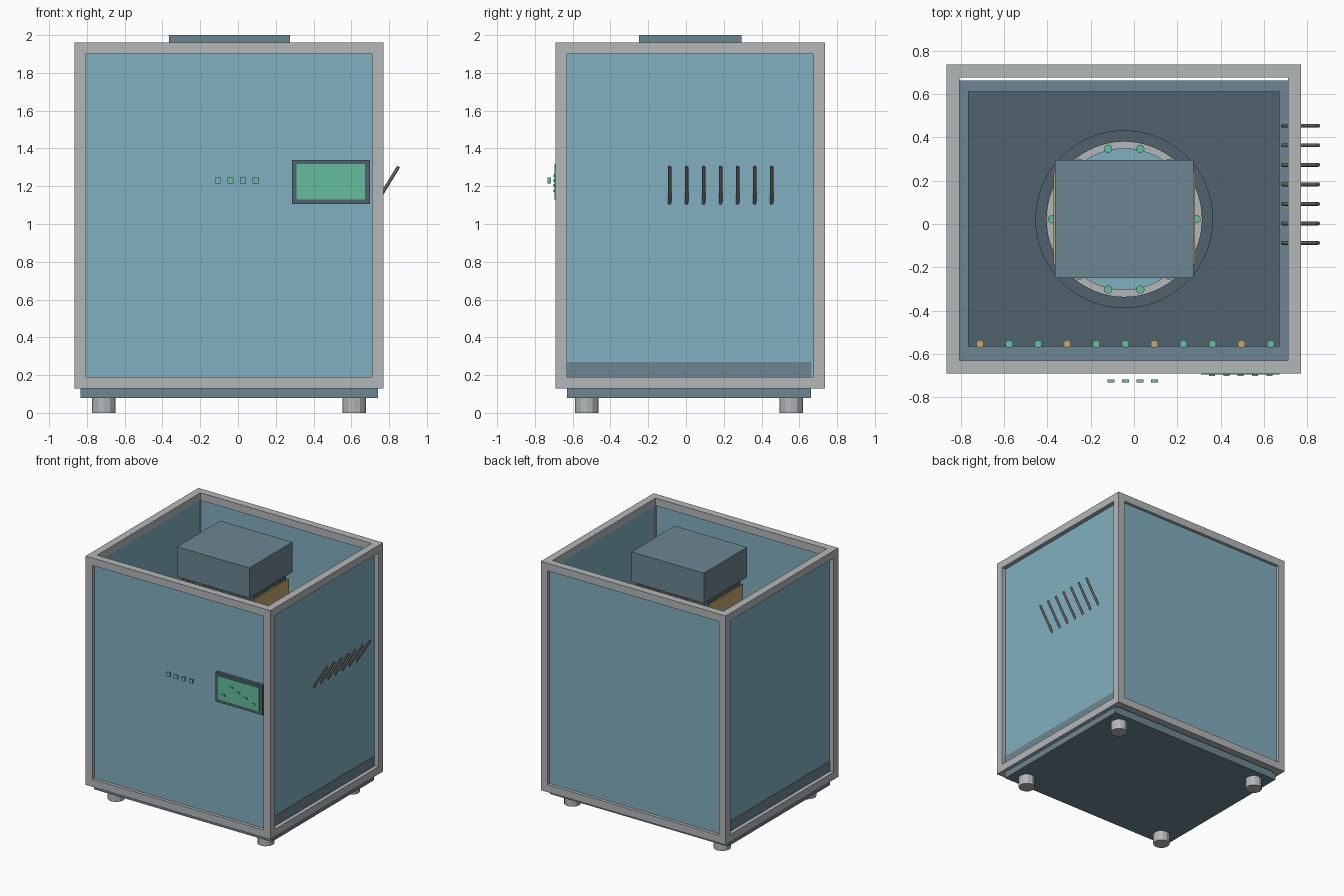
import bpy, math
from mathutils import Vector

if "Cube" in bpy.data.objects:
    bpy.data.objects.remove(bpy.data.objects["Cube"], do_unlink=True)


def material(name, hex_code):
    channels = [int(hex_code[i:i + 2], 16) / 255 for i in (0, 2, 4)]
    linear = [c / 12.92 if c < 0.04045 else ((c + 0.055) / 1.055) ** 2.4 for c in channels]
    mat = bpy.data.materials.new(name)
    mat.use_nodes = True
    mat.diffuse_color = (*linear, 1)
    mat.node_tree.nodes["Principled BSDF"].inputs["Base Color"].default_value = (*linear, 1)
    return mat


GREY = material("light grey metal", "B4B7B8")
BLUE = material("pale blue panel", "81AFC0")
SLATE = material("slate", "6C8692")
DARK = material("dark slate", "50626D")
GREEN = material("green", "64BE9C")
TAN = material("tan", "C4A86C")
ROD = material("brown grey rod", "6A605E")


def finish(obj, name, mat):
    obj.name = name
    obj.data.materials.append(mat)
    return obj


def box(name, mat, x, y, z):
    """Box from three (low, high) ranges."""
    bpy.ops.mesh.primitive_cube_add(size=1)
    obj = bpy.context.object
    ranges = (x, y, z)
    obj.location = [(a + b) / 2 for a, b in ranges]
    obj.scale = [b - a for a, b in ranges]
    return finish(obj, name, mat)


def cylinder(name, mat, radius, start, end, sides=24):
    a, b = Vector(start), Vector(end)
    bpy.ops.mesh.primitive_cylinder_add(vertices=sides, radius=radius,
                                        depth=(b - a).length, location=(a + b) / 2)
    obj = bpy.context.object
    obj.rotation_euler = (b - a).to_track_quat('Z', 'Y').to_euler()
    finish(obj, name, mat)
    bpy.ops.object.shade_smooth_by_angle(angle=math.radians(29))
    return obj


def tube(name, mat, center, outer, inner, z, sides=64):
    """Vertical ring with a rectangular section."""
    section = [(inner, z[0]), (outer, z[0]), (outer, z[1]), (inner, z[1])]
    verts, faces = [], []
    for i in range(sides):
        a = math.tau * i / sides
        verts += [(r * math.cos(a), r * math.sin(a), h) for r, h in section]
        j = (i + 1) % sides
        for k in range(4):
            n = (k + 1) % 4
            faces.append((4 * i + k, 4 * j + k, 4 * j + n, 4 * i + n))
    mesh = bpy.data.meshes.new(name)
    mesh.from_pydata(verts, [], faces)
    obj = bpy.data.objects.new(name, mesh)
    bpy.context.collection.objects.link(obj)
    obj.location = (*center, 0)
    return finish(obj, name, mat)


# Open frame: four posts and the rails between them
X = [(-0.865, -0.805), (0.71, 0.77)]
Y = [(-0.69, -0.63), (0.675, 0.735)]
Z = [(0.13, 0.19), (1.90, 1.96)]
inner_x, inner_y = (X[0][1], X[1][0]), (Y[0][1], Y[1][0])
for xr in X:
    for yr in Y:
        box("frame_post", GREY, xr, yr, (Z[0][0], Z[1][1]))
for zr in Z:
    for yr in Y:
        box("frame_cross_rail", GREY, inner_x, yr, zr)
    for xr in X:
        box("frame_side_rail", GREY, xr, inner_y, zr)

# Wall panels, set back into the frame
panel_z = (0.17, 1.92)
box("front_panel", BLUE, (-0.82, 0.725), (-0.665, -0.64), panel_z)
box("back_panel", BLUE, (-0.82, 0.725), (0.685, 0.71), panel_z)
box("left_panel", BLUE, (0.715, 0.735), (-0.64, 0.685), panel_z)
box("right_panel", BLUE, (-0.83, -0.81), (-0.64, 0.685), panel_z)

# Base slab and feet
box("base_slab", SLATE, (-0.835, 0.74), (-0.63, 0.662), (0.08, 0.27))
for x in (-0.71, 0.615):
    for y in (-0.525, 0.557):
        cylinder("foot", GREY, 0.0625, (x, y, 0), (x, y, 0.08), 12)

# Inner deck with a row of indicator lamps along the front
deck_top = 0.33
box("inner_deck", DARK, (-0.765, 0.67), (-0.565, 0.61), (0.27, deck_top))
for i in range(11):
    x = -0.71 + i * 0.134
    cylinder("deck_lamp", TAN if i % 3 == 0 else GREEN, 0.018,
             (x, -0.553, deck_top), (x, -0.553, deck_top + 0.03), 12)

# Drum with a ring of green studs
cx, cy, drum_top = -0.045, 0.022, 0.95
tube("drum_wall", DARK, (cx, cy), 0.41, 0.358, (deck_top, drum_top))
tube("drum_liner", GREY, (cx, cy), 0.358, 0.325, (deck_top, drum_top - 0.01))
cylinder("drum_floor", BLUE, 0.325, (cx, cy, deck_top), (cx, cy, drum_top - 0.05), 64)
for i in range(14):
    a = math.tau * i / 14
    x, y = cx + 0.333 * math.cos(a), cy + 0.333 * math.sin(a)
    cylinder("drum_stud", GREEN, 0.019, (x, y, drum_top - 0.02), (x, y, drum_top + 0.015), 16)

# Top housing, with cooling fins and a shaft below it
box("top_housing", SLATE, (-0.365, 0.275), (-0.25, 0.295), (1.76, 2.0))
for i in range(14):
    x = -0.367 + i * 0.0495
    box("cooling_fin", TAN, (x - 0.005, x + 0.005), (-0.19, 0.24), (1.56, 1.73))
box("fin_plate", DARK, (-0.355, 0.265), (-0.18, 0.23), (1.70, 1.76))
cylinder("drum_shaft", GREY, 0.05, (cx, cy, drum_top - 0.05), (cx, cy, 1.72))

# Display on the front
box("display_bezel", DARK, (0.285, 0.70), (-0.69, -0.66), (1.105, 1.34))
box("display_screen", GREEN, (0.31, 0.672), (-0.695, -0.688), (1.13, 1.318))
for x, z in ((0.36, 1.176), (0.427, 1.255), (0.492, 1.23), (0.557, 1.204), (0.624, 1.176)):
    box("display_mark", GREEN, (x - 0.014, x + 0.014), (-0.702, -0.694), (z - 0.007, z + 0.007))

# Row of front buttons
for i in range(4):
    x = -0.107 + i * 0.067
    box("front_button", GREEN if i % 2 else BLUE, (x - 0.016, x + 0.016),
        (-0.732, -0.716), (1.214, 1.246))

# Slanted rods through the left wall
for i in range(7):
    y = -0.087 + i * 0.09
    cylinder("side_rod", ROD, 0.009, (0.685, y, 1.035), (0.85, y, 1.304), 12)
